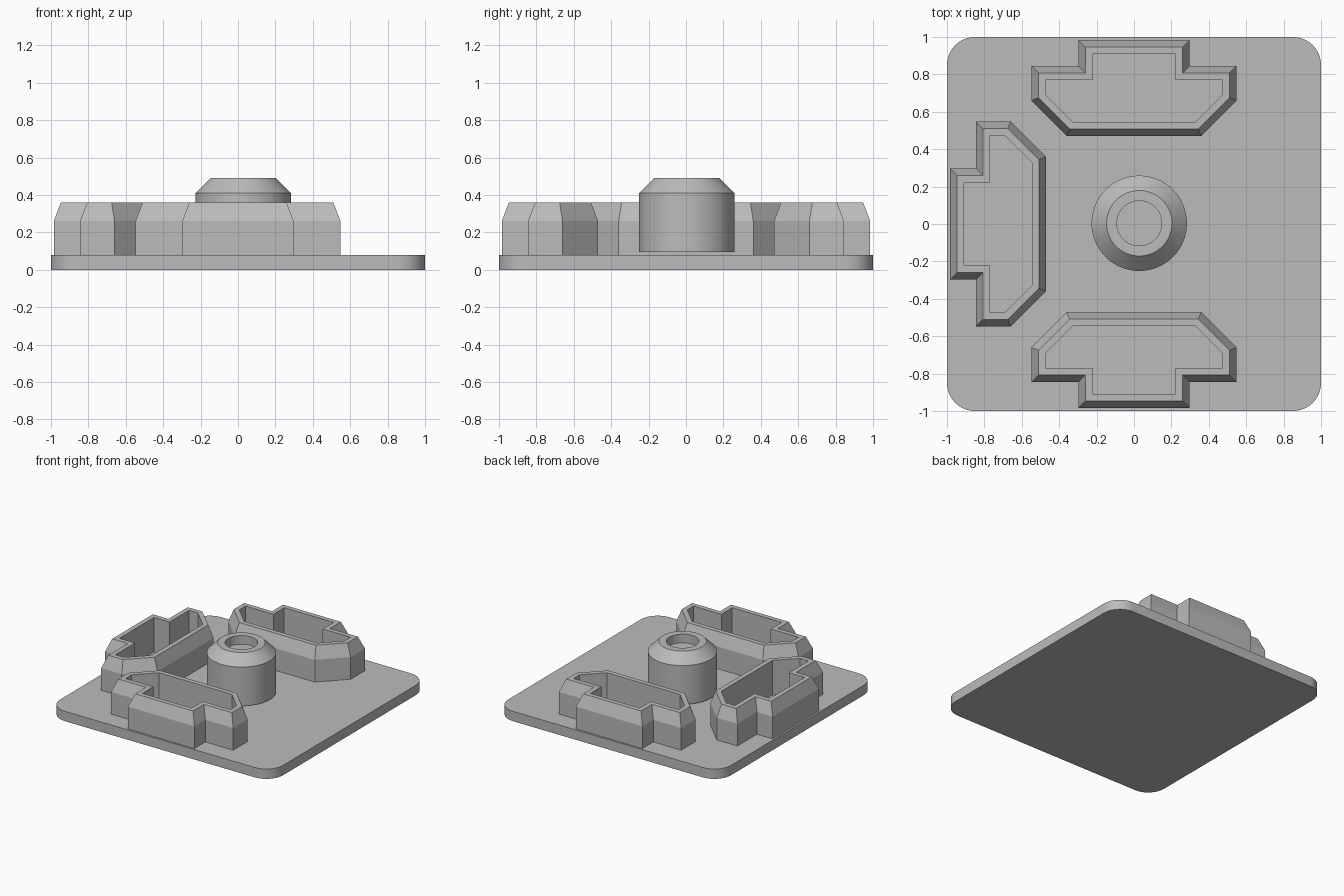
import bpy, bmesh, math
from mathutils import Vector, Matrix

if "Cube" in bpy.data.objects:
    bpy.data.objects.remove(bpy.data.objects["Cube"], do_unlink=True)

grey = bpy.data.materials.new("plain grey")
grey.use_nodes = True
colour = (0.5, 0.5, 0.5, 1)
grey.diffuse_color = colour
grey.node_tree.nodes["Principled BSDF"].inputs["Base Color"].default_value = colour


def finish(bm, name):
    bmesh.ops.remove_doubles(bm, verts=bm.verts, dist=0.0005)
    bmesh.ops.recalc_face_normals(bm, faces=bm.faces)
    mesh = bpy.data.meshes.new(name)
    bm.to_mesh(mesh)
    bm.free()
    mesh.materials.append(grey)
    obj = bpy.data.objects.new(name, mesh)
    bpy.context.collection.objects.link(obj)
    return obj


def smooth(obj):
    bpy.ops.object.select_all(action='DESELECT')
    obj.select_set(True)
    bpy.context.view_layer.objects.active = obj
    bpy.ops.object.shade_smooth_by_angle(angle=math.radians(25))


def inset(points, d):
    """Offset a counter-clockwise outline inwards with mitred corners."""
    result = []
    for i, p in enumerate(points):
        a = (p - points[i - 1]).normalized()
        b = (points[(i + 1) % len(points)] - p).normalized()
        na, nb = Vector((-a.y, a.x)), Vector((-b.y, b.x))
        result.append(p + (na + nb) * d / (1 + na.dot(nb)))
    return result


def skin(bm, rings, closed):
    """Join consecutive rings of vertices with quads."""
    pairs = list(zip(rings, rings[1:]))
    if closed:
        pairs.append((rings[-1], rings[0]))
    for low, high in pairs:
        n = len(low)
        for i in range(n):
            j = (i + 1) % n
            bm.faces.new((low[i], low[j], high[j], high[i]))


# Base plate with rounded corners
bm = bmesh.new()
bmesh.ops.create_cube(bm, size=1, matrix=Matrix.Translation((0, 0, 0.04))
                      @ Matrix.Diagonal((2, 2, 0.08, 1)))
corners = [e for e in bm.edges
           if abs(e.verts[0].co.z - e.verts[1].co.z) > 0.01]
bmesh.ops.bevel(bm, geom=corners, offset=0.15, segments=10, profile=0.5,
                affect='EDGES')
smooth(finish(bm, "base_plate"))

# Three T-shaped hollow walls, turned about the centre
EDGE = -0.985
half = [Vector(p) for p in ((0.298, EDGE), (0.298, -0.845), (0.548, -0.845),
                            (0.548, -0.66), (0.36, -0.47))]
outline = half + [Vector((-p.x, p.y)) for p in reversed(half)]
flush = [Vector((p.x, -1 if p.y == EDGE else p.y)) for p in outline]
for name, turn in (("front", 0), ("back", 180), ("right", -90)):
    bm = bmesh.new()
    spin = Matrix.Rotation(math.radians(turn), 4, 'Z')
    sections = ((flush, 0.08), (flush, 0.26), (outline, 0.26),
                (inset(outline, 0.038), 0.36), (inset(outline, 0.076), 0.36),
                (inset(outline, 0.076), 0.08))
    rings = [[bm.verts.new(spin @ Vector((p.x, p.y, z))) for p in points]
             for points, z in sections]
    skin(bm, rings, True)
    finish(bm, name + "_pocket_wall")

# Central post with a chamfered top and a shallow round hole
bm = bmesh.new()
profile = ((0.255, 0.095), (0.255, 0.41), (0.175, 0.49),
           (0.12, 0.49), (0.12, 0.42))
SIDES = 64
rings = []
for r, z in profile:
    angles = [math.tau * i / SIDES for i in range(SIDES)]
    rings.append([bm.verts.new((0.028 + r * math.cos(a),
                                0.004 + r * math.sin(a), z)) for a in angles])
skin(bm, rings, False)
bm.faces.new(rings[0])
bm.faces.new(rings[-1])
smooth(finish(bm, "centre_post"))
